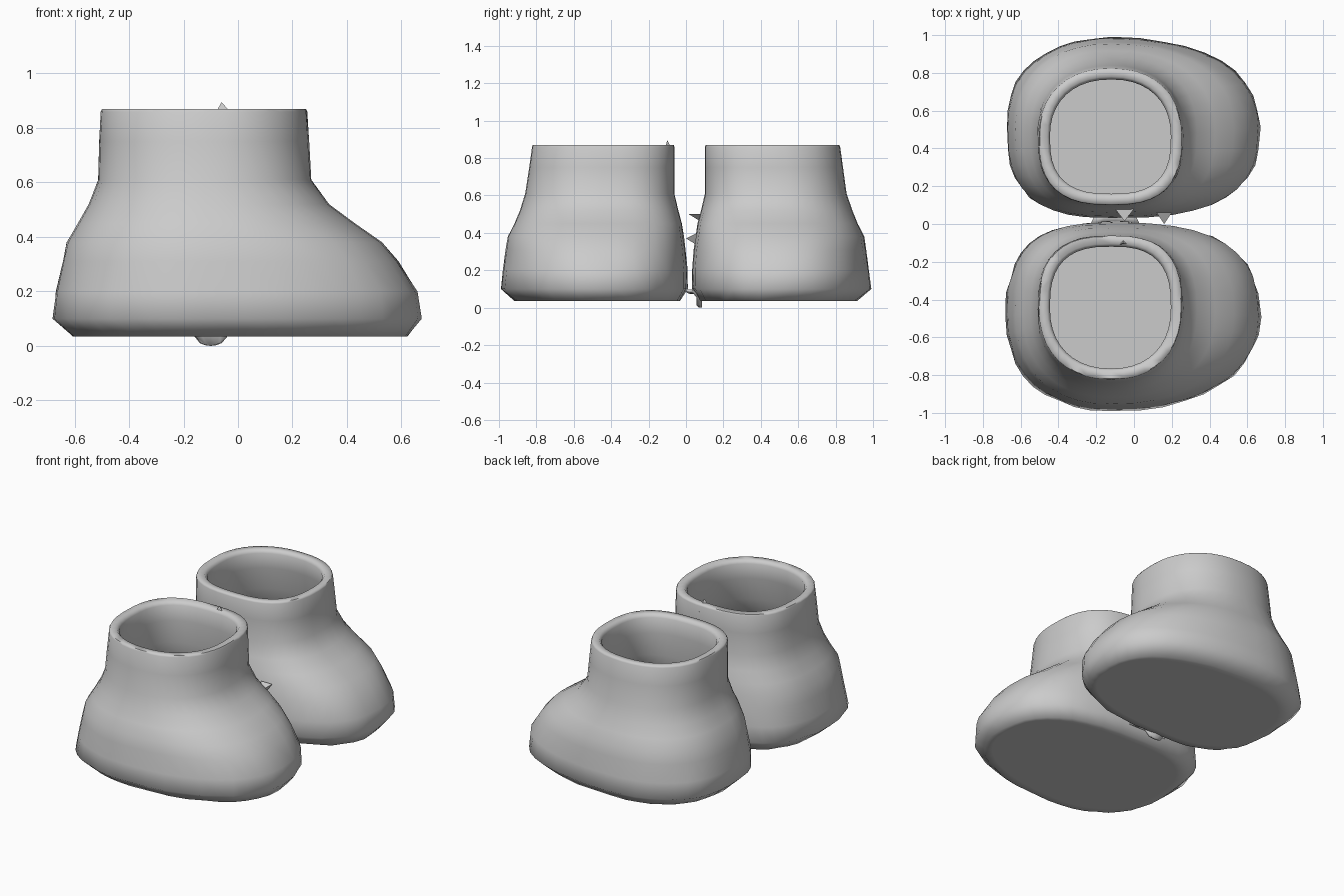
import bpy, bmesh, math, random
from mathutils import Vector

cube = bpy.data.objects.get("Cube")
if cube:
    bpy.data.objects.remove(cube)

GREY = (0.6, 0.6, 0.6, 1)
mat = bpy.data.materials.new("soft grey")
mat.use_nodes = True
mat.diffuse_color = GREY
mat.node_tree.nodes["Principled BSDF"].inputs["Base Color"].default_value = GREY

SEGMENTS = 40
HEEL_AXIS = -0.12
random.seed(4)

# Boot outline by height: z, heel x, toe x, inner y, outer y
RINGS = [
    (0.035, -0.61, 0.63, 0.07, 0.92),
    (0.10, -0.685, 0.675, 0.03, 0.995),
    (0.20, -0.67, 0.66, 0.03, 0.98),
    (0.31, -0.645, 0.59, 0.04, 0.965),
    (0.38, -0.63, 0.53, 0.05, 0.955),
    (0.45, -0.59, 0.43, 0.06, 0.92),
    (0.52, -0.55, 0.335, 0.08, 0.89),
    (0.61, -0.515, 0.27, 0.10, 0.86),
    (0.75, -0.51, 0.262, 0.10, 0.84),
    (0.86, -0.505, 0.255, 0.10, 0.825),
]


def finish(name, bm):
    bmesh.ops.recalc_face_normals(bm, faces=bm.faces)
    mesh = bpy.data.meshes.new(name)
    bm.to_mesh(mesh)
    bm.free()
    mesh.materials.append(mat)
    obj = bpy.data.objects.new(name, mesh)
    bpy.context.collection.objects.link(obj)
    bpy.ops.object.select_all(action="DESELECT")
    obj.select_set(True)
    bpy.context.view_layer.objects.active = obj
    bpy.ops.object.shade_smooth_by_angle(angle=math.radians(65))
    return obj


def ring(bm, spec, side, inset=0, z=None, wobble=0):
    """Egg-shaped section, flatter on the side facing the other boot."""
    height, x0, x1, yin, yout = spec
    if side < 0:
        yin -= 0.04
    cy, ry = (yin + yout) / 2, (yout - yin) / 2 - inset
    verts = []
    for i in range(SEGMENTS):
        a = math.tau * i / SEGMENTS
        c, s = math.cos(a), math.sin(a)
        power = 2 / (2.25 if s > 0 else 2.7)
        rx = (x1 - HEEL_AXIS if c > 0 else HEEL_AXIS - x0) - inset
        k = 1 - random.random() * wobble
        x = HEEL_AXIS + math.copysign(abs(c) ** power, c) * rx * k
        y = cy + math.copysign(abs(s) ** power, s) * ry * k
        verts.append(bm.verts.new((x, side * y, height if z is None else z)))
    return verts


def boot(name, side):
    bm = bmesh.new()
    # sole, outer wall, rounded rim, then the lining back down to the insole
    loops = [ring(bm, RINGS[0], side, inset=0.05)]
    for i, spec in enumerate(RINGS):
        loops.append(ring(bm, spec, side, wobble=0.025 if i < 2 else 0.006))
    top = RINGS[-1]
    loops.append(ring(bm, top, side, inset=0.006, z=0.87))
    loops.append(ring(bm, top, side, inset=0.045, z=0.87))
    loops.append(ring(bm, top, side, inset=0.06, z=0.85))
    for spec in reversed(RINGS[1:-1]):
        loops.append(ring(bm, spec, side, inset=0.06))
    for a, b in zip(loops, loops[1:]):
        for i in range(SEGMENTS):
            j = (i + 1) % SEGMENTS
            bm.faces.new((a[i], a[j], b[j], b[i]))
    bm.faces.new(loops[0])
    bm.faces.new(loops[-1])
    return finish(name, bm)


def shard(name, base, tip):
    """Small torn spike: a triangle of base points drawn out to a tip."""
    bm = bmesh.new()
    corners = [bm.verts.new(p) for p in base]
    end = bm.verts.new(tip)
    bm.faces.new(corners)
    for i in range(3):
        bm.faces.new((corners[i], corners[(i + 1) % 3], end))
    return finish(name, bm)


boot("right_boot", -1)
boot("left_boot", 1)

# Torn scraps between the boots
shard("rim_scrap", [(-0.08, -0.11, 0.86), (-0.03, -0.11, 0.86), (-0.05, -0.06, 0.82)],
      (-0.06, -0.1, 0.895))
shard("upper_scrap", [(-0.1, 0.08, 0.5), (0.0, 0.08, 0.5), (-0.05, 0.08, 0.46)],
      (-0.05, 0.015, 0.5))
shard("middle_scrap", [(0.12, 0.06, 0.4), (0.2, 0.06, 0.4), (0.16, 0.05, 0.34)],
      (0.16, 0.0, 0.37))

# Curled flap hanging under the inner edges of the soles
bm = bmesh.new()
rows = []
for y, z, half in ((0.0, 0.09, 0.13), (0.04, 0.085, 0.11), (0.07, 0.05, 0.08), (0.07, 0.0, 0.04)):
    rows.append([bm.verts.new((-0.1 + half * t, y + 0.015 * (1 - t * t), z + 0.01 * t * t))
                 for t in (-1, -0.5, 0, 0.5, 1)])
for a, b in zip(rows, rows[1:]):
    for i in range(4):
        bm.faces.new((a[i], a[i + 1], b[i + 1], b[i]))
flap = finish("sole_flap", bm)
thick = flap.modifiers.new("thickness", "SOLIDIFY")
thick.thickness = 0.015
